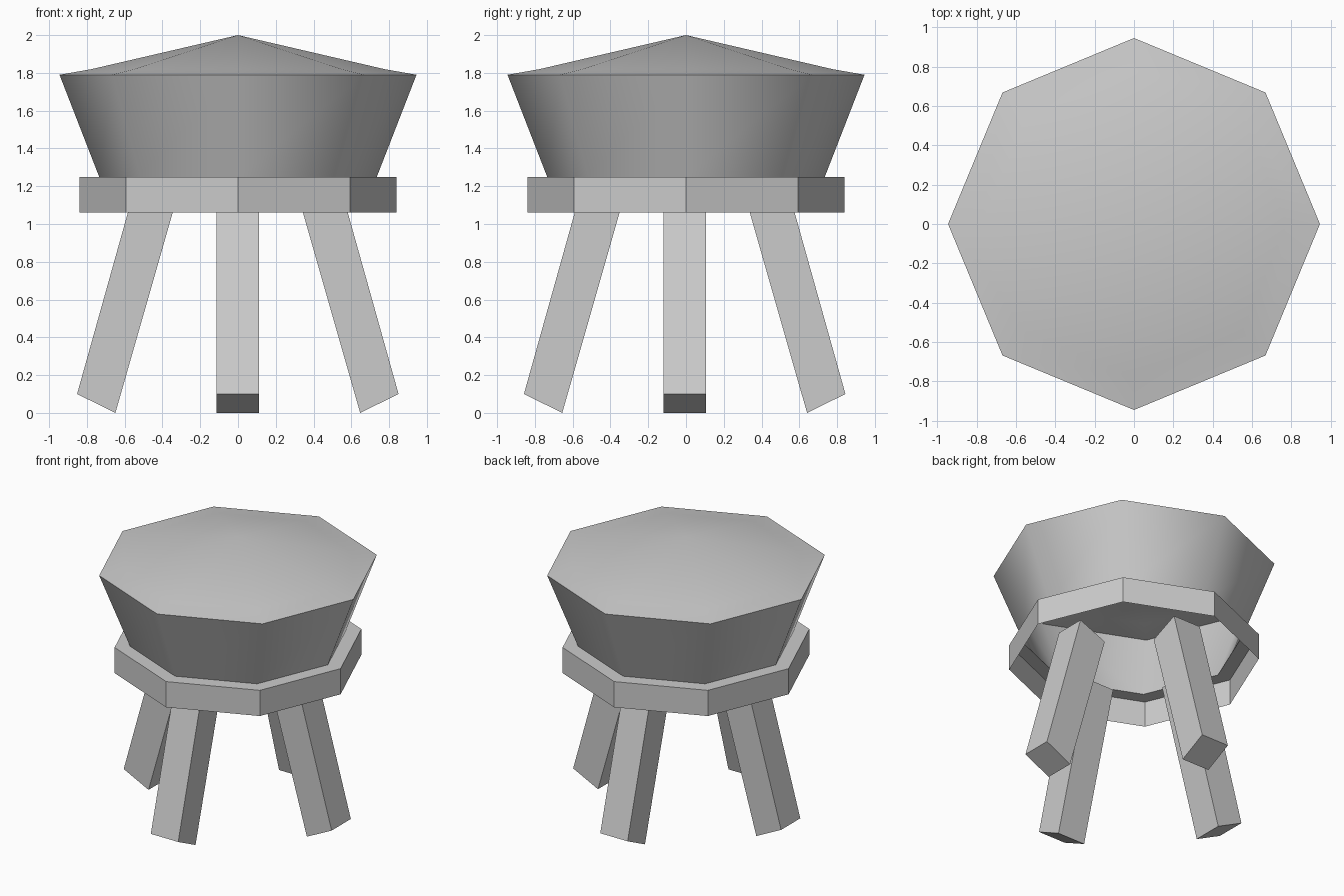
import bpy
import bmesh
from math import pi, cos, sin, radians
from mathutils import Matrix

if "Cube" in bpy.data.objects:
    bpy.data.objects.remove(bpy.data.objects["Cube"], do_unlink=True)

SIDES = 8

grey = bpy.data.materials.new("plain_grey")
grey.use_nodes = True
colour = (0.6, 0.6, 0.6, 1)
grey.diffuse_color = colour
grey.node_tree.nodes["Principled BSDF"].inputs["Base Color"].default_value = colour


def add_object(name, bm):
    mesh = bpy.data.meshes.new(name)
    bm.to_mesh(mesh)
    bm.free()
    mesh.materials.append(grey)
    obj = bpy.data.objects.new(name, mesh)
    bpy.context.collection.objects.link(obj)
    return obj


def octagon_shell(name, profile):
    """Open shell through (radius, height) rings; radius 0 closes to a point."""
    bm = bmesh.new()
    rings = []
    for r, z in profile:
        count = SIDES if r else 1
        rings.append([bm.verts.new((r * cos(2 * pi * i / SIDES), r * sin(2 * pi * i / SIDES), z))
                      for i in range(count)])
    for low, high in zip(rings, rings[1:]):
        for i in range(SIDES):
            j = (i + 1) % SIDES
            if len(high) == 1:
                bm.faces.new((low[i], low[j], high[0]))
            else:
                bm.faces.new((low[i], low[j], high[j], high[i]))
    return add_object(name, bm)


# Padded seat: hollow flared wall with a shallow peaked top
cushion = octagon_shell("seat_cushion", [(0.735, 1.25), (0.945, 1.79), (0.775, 1.82), (0, 2)])
bpy.ops.object.select_all(action='DESELECT')
cushion.select_set(True)
bpy.context.view_layer.objects.active = cushion
bpy.ops.object.shade_smooth_by_angle(angle=radians(43))

# Thin collar under the seat, open below
octagon_shell("seat_collar", [(0.84, 1.06), (0.84, 1.25), (0.735, 1.25)])

# Four splayed square legs with slanted ends
leg_outline = [(0.648, 0), (0.851, 0.1), (0.557, 1.15), (0.345, 1.06)]
HALF_WIDTH = 0.112
for k, side in enumerate(("left", "back", "right", "front")):
    bm = bmesh.new()
    near = [bm.verts.new((x, -HALF_WIDTH, z)) for x, z in leg_outline]
    far = [bm.verts.new((x, HALF_WIDTH, z)) for x, z in leg_outline]
    bm.faces.new(near)
    bm.faces.new(far[::-1])
    for i in range(4):
        j = (i + 1) % 4
        bm.faces.new((near[j], near[i], far[i], far[j]))
    bmesh.ops.recalc_face_normals(bm, faces=bm.faces)
    placing = Matrix.Translation((-0.001, -0.007, 0)) @ Matrix.Rotation(k * pi / 2, 4, 'Z')
    bmesh.ops.transform(bm, matrix=placing, verts=bm.verts)
    add_object(side + "_leg", bm)
